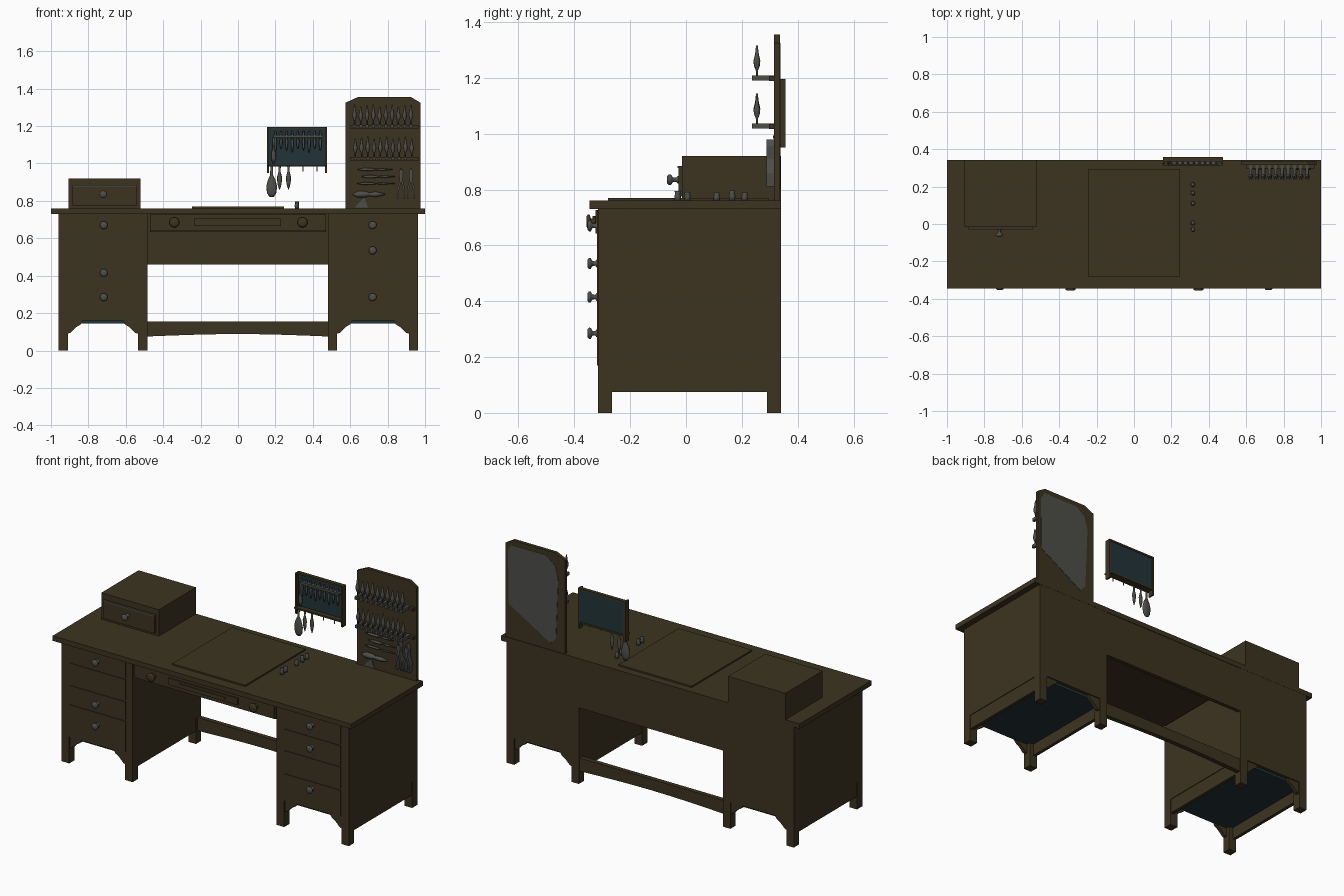
import bpy, bmesh, math
from mathutils import Matrix, Vector


def material(name, rgb):
    m = bpy.data.materials.new(name)
    m.diffuse_color = (*rgb, 1)
    return m


WOOD = material("dark_wood", (0.046, 0.034, 0.015))
METAL = material("grey_metal", (0.075, 0.075, 0.068))
TEAL = material("dark_teal", (0.016, 0.034, 0.040))


def finish(name, bm, mat, smooth=False):
    bmesh.ops.recalc_face_normals(bm, faces=bm.faces)
    me = bpy.data.meshes.new(name)
    bm.to_mesh(me)
    bm.free()
    me.materials.append(mat)
    ob = bpy.data.objects.new(name, me)
    bpy.context.collection.objects.link(ob)
    if smooth:
        for p in me.polygons:
            p.use_smooth = True
    return ob


def box(name, x, y, z, mat=WOOD):
    bm = bmesh.new()
    bmesh.ops.create_cube(bm, size=1)
    for v in bm.verts:
        v.co = Vector([(a + b) / 2 + c * (b - a) for (a, b), c in zip((x, y, z), v.co)])
    return finish(name, bm, mat)


def plate(name, pts, y0, y1, mat=WOOD):
    """Extrude an xz outline along y."""
    bm = bmesh.new()
    f = bm.faces.new([bm.verts.new((x, y0, z)) for x, z in pts])
    ext = bmesh.ops.extrude_face_region(bm, geom=[f])["geom"]
    for v in ext:
        if isinstance(v, bmesh.types.BMVert):
            v.co.y = y1
    return finish(name, bm, mat)


def lathe(name, profile, loc, mat=METAL, axis="Z", sides=12, flat=1.0):
    """Turn (radius, height) points; flat squashes the local y thickness."""
    bm = bmesh.new()
    rings = []
    for r, h in profile:
        rings.append([bm.verts.new((r * math.cos(2 * math.pi * i / sides),
                                    flat * r * math.sin(2 * math.pi * i / sides), h))
                      for i in range(sides)])
    for a, b in zip(rings, rings[1:]):
        for i in range(sides):
            j = (i + 1) % sides
            bm.faces.new((a[i], a[j], b[j], b[i]))
    bm.faces.new(rings[0])
    bm.faces.new(rings[-1])
    rot = {"Z": Matrix(), "-Y": Matrix.Rotation(math.pi / 2, 4, "X"),
           "X": Matrix.Rotation(math.pi / 2, 4, "Y")}[axis]
    bm.transform(Matrix.Translation(loc) @ rot)
    return finish(name, bm, mat, True)


KNOB = [(0.014, 0), (0.014, 0.004), (0.008, 0.008), (0.009, 0.018),
        (0.020, 0.024), (0.021, 0.030), (0.014, 0.036)]


def knob(name, x, y, z, mat=METAL, s=1.0, length=1.0):
    lathe(name, [(r * s, h * length) for r, h in KNOB], (x, y, z), mat, "-Y", 14)


# Table top
box("table_top", (-1, 1), (-0.345, 0.341), (0.73, 0.76))

# Pedestals with legs, brackets, aprons and bottom boards
for side, xa, xb in (("left", -0.96, -0.485), ("right", 0.48, 0.963)):
    box(side + "_pedestal", (xa, xb), (-0.315, 0.34), (0.16, 0.73))
    box(side + "_bottom_board", (xa + 0.02, xb - 0.02), (-0.295, 0.32), (0.145, 0.16), TEAL)
    for lx0, lx1, d in ((xa, xa + 0.05, 1), (xb - 0.05, xb, -1)):
        edge = lx1 if d > 0 else lx0
        out = lx0 if d > 0 else lx1
        for end, y0, y1 in (("front", -0.315, -0.265), ("back", 0.29, 0.34)):
            box(f"{side}_{end}_leg", (lx0, lx1), (y0, y1), (0, 0.16))
            by = y0 + 0.006 if end == "front" else y1 - 0.026
            plate(f"{side}_{end}_bracket",
                  [(edge, 0.16), (edge, 0.09), (edge + d * 0.015, 0.095),
                   (edge + d * 0.045, 0.125), (edge + d * 0.07, 0.14), (edge + d * 0.08, 0.16)],
                  by, by + 0.02)
        a, b = sorted((out + d * 0.004, out + d * 0.024))
        box(side + "_side_apron", (a, b), (-0.265, 0.29), (0.075, 0.16))

# Pedestal drawer fronts and knobs
for side, x0, x1, rows, knobs in (
        ("left", -0.905, -0.53, ((0.62, 0.724), (0.485, 0.61), (0.368, 0.475), (0.17, 0.358)),
         (0.67, 0.415, 0.285)),
        ("right", 0.53, 0.91, ((0.605, 0.724), (0.475, 0.595), (0.335, 0.465), (0.17, 0.325)),
         (0.67, 0.535, 0.285))):
    for z0, z1 in rows:
        box(side + "_drawer_front", (x0, x1), (-0.319, -0.31), (z0, z1))
    for z in knobs:
        knob(side + "_drawer_knob", (x0 + x1) / 2, -0.317, z)

# Centre drawer, back panel and stretcher
box("centre_drawer_box", (-0.47, 0.47), (-0.31, 0.30), (0.635, 0.73))
box("centre_drawer_front", (-0.47, 0.47), (-0.325, -0.31), (0.642, 0.726))
box("centre_drawer_plate", (-0.235, 0.23), (-0.334, -0.325), (0.665, 0.705))
box("centre_drawer_groove", (-0.16, 0.15), (-0.338, -0.334), (0.678, 0.692))
for x in (-0.34, 0.345):
    knob("centre_drawer_knob", x, -0.324, 0.685, WOOD, 1.3, 0.9)
box("kneehole_back_panel", (-0.486, 0.482), (0.315, 0.338), (0.46, 0.73))
arch = [(-0.486 + 0.968 * i / 8, 0.075 + 0.013 * math.sin(math.pi * i / 8)) for i in range(9)]
plate("back_stretcher", arch + [(0.482, 0.155), (-0.486, 0.155)], 0.305, 0.333)

# Small drawer cabinet on the top
box("small_cabinet", (-0.905, -0.52), (-0.015, 0.341), (0.76, 0.92))
box("small_cabinet_drawer", (-0.885, -0.54), (-0.027, -0.015), (0.775, 0.885))
box("small_cabinet_strip", (-0.885, -0.54), (-0.03, -0.015), (0.877, 0.885), METAL)
knob("small_cabinet_knob", -0.72, -0.026, 0.835, s=0.95, length=1.15)

# Work mat and small pots
box("work_mat", (-0.245, 0.245), (-0.28, 0.295), (0.76, 0.769))
for y, h in ((0.21, 0.03), (0.165, 0.036), (0.11, 0.03), (0.005, 0.032), (-0.03, 0.034)):
    lathe("small_pot", [(0.011, 0), (0.012, h * 0.5), (0.009, h * 0.7), (0.011, h)],
          (0.315, y, 0.76))

# Tool board with chamfered top corners and a grey back sheet
plate("tool_board", [(0.575, 0.76), (0.975, 0.76), (0.975, 1.325), (0.925, 1.355),
                     (0.64, 1.355), (0.575, 1.325)], 0.316, 0.336)
plate("tool_board_back_sheet", [(0.952, 0.965), (0.955, 1.29), (0.93, 1.325), (0.70, 1.325),
                                (0.64, 1.28), (0.62, 1.2), (0.635, 0.84), (0.67, 0.80)],
      0.336, 0.338, METAL)

# Two rows of upright tools on short arms
SPINDLE = [(0.004, 0), (0.004, 0.02), (0.011, 0.04), (0.012, 0.055), (0.007, 0.075), (0.003, 0.108)]
for row, z in enumerate((1.208, 1.036)):
    box("tool_rail", (0.60, 0.965), (0.298, 0.317), (z - 0.02, z - 0.002))
    for i in range(10):
        x = 0.627 + 0.0335 * i + 0.004 * ((i * 3 + row) % 3 - 1)
        box("tool_arm", (x - 0.008, x + 0.008), (0.236, 0.316), (z - 0.018, z), METAL)
        s = (1.0, 0.9, 0.96)[(i + row) % 3]
        lathe("upright_tool", [(r, h * s) for r, h in SPINDLE], (x, 0.254, z), sides=8)

# Flat knives lying across the lower board
KNIFE = [(0.003, 0), (0.010, 0.03), (0.009, 0.07), (0.005, 0.085), (0.008, 0.12), (0.002, 0.17)]
for x, z, s, w in ((0.64, 0.968, 1.1, 0.8), (0.66, 0.93, 1.05, 0.8), (0.635, 0.893, 1.2, 0.7),
                   (0.615, 0.835, 1.0, 1.8)):
    lathe("flat_knife", [(r * w, h * s) for r, h in KNIFE], (x, 0.308, z), axis="X", sides=8)
plate("set_square", [(0.625, 0.765), (0.695, 0.765), (0.675, 0.82)], 0.311, 0.316, METAL)

# Pliers hanging at the right of the board
for x in (0.872, 0.925):
    for d in (-1, 1):
        plate("pliers", [(x + d * 0.002, 0.98), (x + d * 0.012, 0.955), (x + d * 0.008, 0.91),
                         (x + d * 0.022, 0.86), (x + d * 0.018, 0.81), (x + d * 0.010, 0.81),
                         (x + d * 0.011, 0.86), (x - d * 0.003, 0.915)], 0.288, 0.316, METAL)

# Wall rack with teal panel and frame
box("rack_panel", (0.165, 0.467), (0.342, 0.354), (0.985, 1.186), TEAL)
box("rack_top_rail", (0.158, 0.474), (0.335, 0.357), (1.184, 1.195))
box("rack_bottom_rail", (0.158, 0.474), (0.312, 0.357), (0.983, 0.993))
for x in (0.156, 0.464):
    box("rack_end", (x, x + 0.011), (0.322, 0.357), (0.95, 1.195), WOOD)
box("rack_holder", (0.19, 0.455), (0.318, 0.342), (1.14, 1.152), METAL)

# Tools held in the rack
for i in range(9):
    x = 0.20 + 0.03 * i
    s = (1.0, 0.8, 0.9)[i % 3]
    lathe("rack_tool", [(0.002, -0.09 * s), (0.006, -0.07 * s), (0.008, -0.03), (0.004, -0.01),
                        (0.006, 0.01), (0.004, 0.024)], (x, 0.326, 1.15), sides=8)
lathe("rack_long_tool", [(0.004, 0), (0.014, 0.03), (0.011, 0.06), (0.004, 0.085), (0.007, 0.14)],
      (0.19, 0.325, 1.0), sides=8, flat=0.6)

# Tools hanging below the rack
lathe("hanging_paddle", [(0.012, 0), (0.025, 0.02), (0.029, 0.055), (0.020, 0.09), (0.008, 0.115),
                         (0.007, 0.17)], (0.18, 0.322, 0.822), flat=0.35)
for x, z in ((0.222, 0.86), (0.27, 0.862)):
    lathe("hanging_blade", [(0.002, 0), (0.011, 0.03), (0.014, 0.065), (0.006, 0.095), (0.007, 0.13)],
          (x, 0.322, z), flat=0.5, sides=8)
for x in (0.345, 0.42):
    box("rack_peg", (x, x + 0.004), (0.32, 0.324), (0.958, 0.985), METAL)
